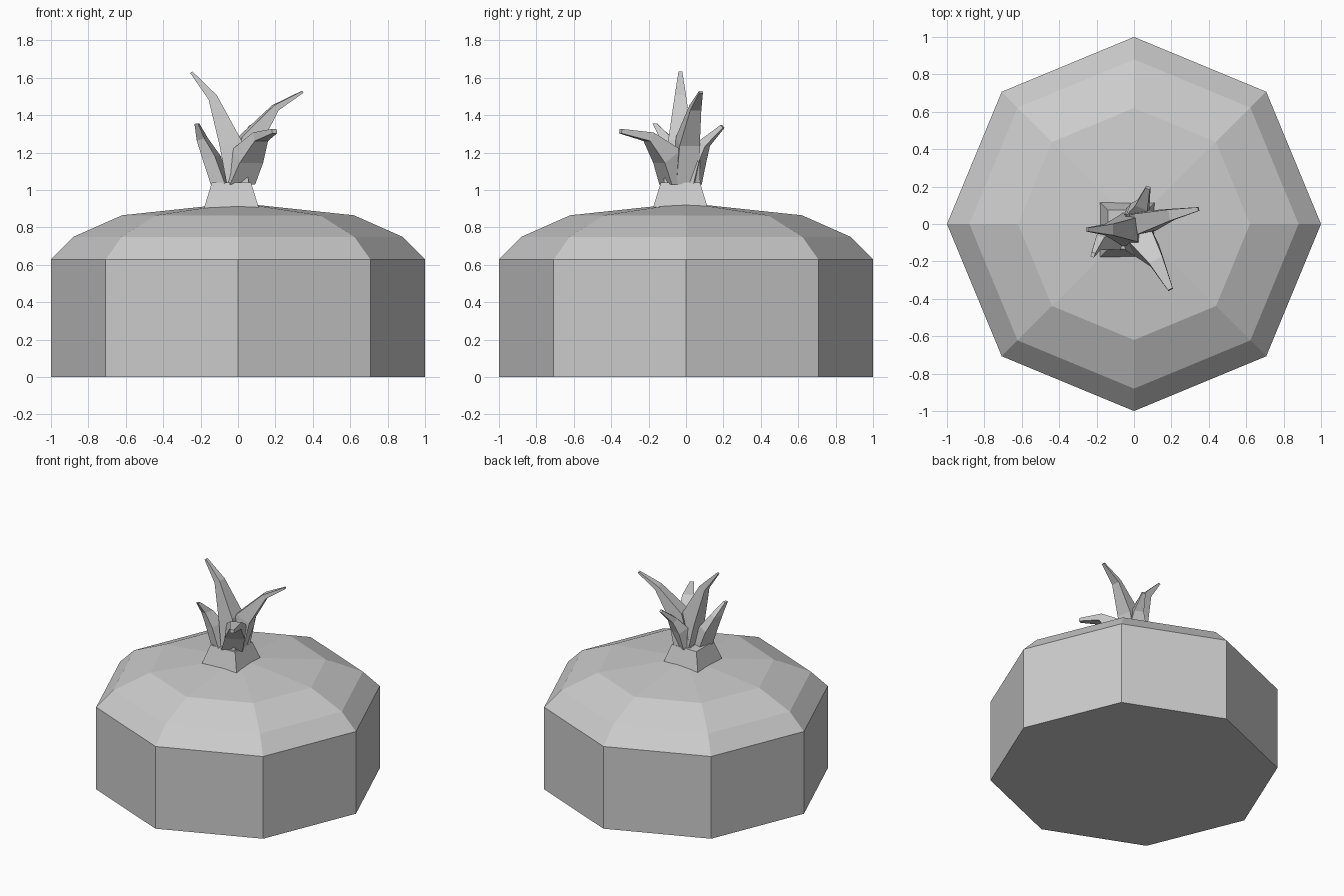
import bpy, bmesh
from math import cos, sin, tau
from mathutils import Vector

cube = bpy.data.objects.get("Cube")
if cube:
    bpy.data.objects.remove(cube, do_unlink=True)

grey = bpy.data.materials.new("plain grey")
grey.use_nodes = True
grey.diffuse_color = (0.6, 0.6, 0.6, 1)
grey.node_tree.nodes["Principled BSDF"].inputs["Base Color"].default_value = grey.diffuse_color


def loft(name, rings):
    """Skin a list of equal rings and cap both ends."""
    bm = bmesh.new()
    loops = [[bm.verts.new(p) for p in ring] for ring in rings]
    n = len(loops[0])
    for a, b in zip(loops, loops[1:]):
        for i in range(n):
            j = (i + 1) % n
            bm.faces.new((a[i], a[j], b[j], b[i]))
    bm.faces.new(loops[0])
    bm.faces.new(loops[-1])
    bmesh.ops.remove_doubles(bm, verts=bm.verts, dist=0.0001)
    bmesh.ops.recalc_face_normals(bm, faces=bm.faces)
    mesh = bpy.data.meshes.new(name)
    bm.to_mesh(mesh)
    bm.free()
    mesh.materials.append(grey)
    obj = bpy.data.objects.new(name, mesh)
    bpy.context.collection.objects.link(obj)
    return obj


def polygon(sides, radius, z, cx=0, cy=0, turn=0.0):
    angles = [tau * (i + turn) / sides for i in range(sides)]
    return [(cx + radius * cos(a), cy + radius * sin(a), z) for a in angles]


# Eight-sided body with a faceted dome
profile = [(1, 0), (1, 0.63), (0.88, 0.75), (0.62, 0.865), (0.01, 0.93)]
loft("body", [polygon(8, r, z) for r, z in profile])

# Square collar that carries the leaves
loft("collar", [polygon(4, r, z, -0.035, -0.03, 0.5)
                for r, z in [(0.213, 0.88), (0.205, 0.91), (0.148, 1.04)]])


def leaf(name, side, points, widths):
    """Tapered four-sided leaf; side is the direction of its broad width."""
    side = Vector(side).normalized()
    pts = [Vector(p) for p in points]
    rings = []
    for i, (p, (w, d)) in enumerate(zip(pts, widths)):
        along = pts[min(i + 1, len(pts) - 1)] - pts[max(i - 1, 0)]
        out = along.cross(side).normalized()
        if i == 0:
            out = Vector((-side.y, side.x, 0))
            if out.dot(along.cross(side)) < 0:
                out = -out
        rings.append([p + side * w * a + out * d * b
                      for a, b in ((1, 1), (-1, 1), (-1, -1), (1, -1))])
    loft(name, rings)


# Crown of five bent leaves
leaf("tall_leaf", (0, 1, 0),
     [(0, -0.03, 1.03), (-0.04, -0.03, 1.25), (-0.135, -0.03, 1.495), (-0.25, -0.03, 1.63)],
     [(0.09, 0.06), (0.065, 0.06), (0.03, 0.025), (0.01, 0.007)])
leaf("left_leaf", (-0.2, 1, 0),
     [(0.0, 0.0, 1.03), (0.06, 0.01, 1.26), (0.2, 0.05, 1.44), (0.345, 0.08, 1.525)],
     [(0.065, 0.065), (0.055, 0.055), (0.03, 0.018), (0.01, 0.006)])
leaf("front_leaf", (1, 0.5, 0),
     [(0.0, -0.06, 1.03), (0.05, -0.1, 1.18), (0.12, -0.2, 1.285), (0.195, -0.35, 1.315)],
     [(0.075, 0.055), (0.07, 0.06), (0.04, 0.025), (0.014, 0.012)])
leaf("right_leaf", (0.3, 1, 0),
     [(-0.09, -0.07, 1.03), (-0.14, -0.075, 1.17), (-0.19, -0.1, 1.27), (-0.22, -0.165, 1.355)],
     [(0.06, 0.04), (0.055, 0.035), (0.035, 0.022), (0.012, 0.01)])
leaf("back_leaf", (1, -0.4, 0),
     [(0.0, 0.02, 1.03), (0.02, 0.055, 1.17), (0.045, 0.1, 1.25), (0.075, 0.195, 1.34)],
     [(0.06, 0.045), (0.055, 0.04), (0.035, 0.022), (0.012, 0.01)])
